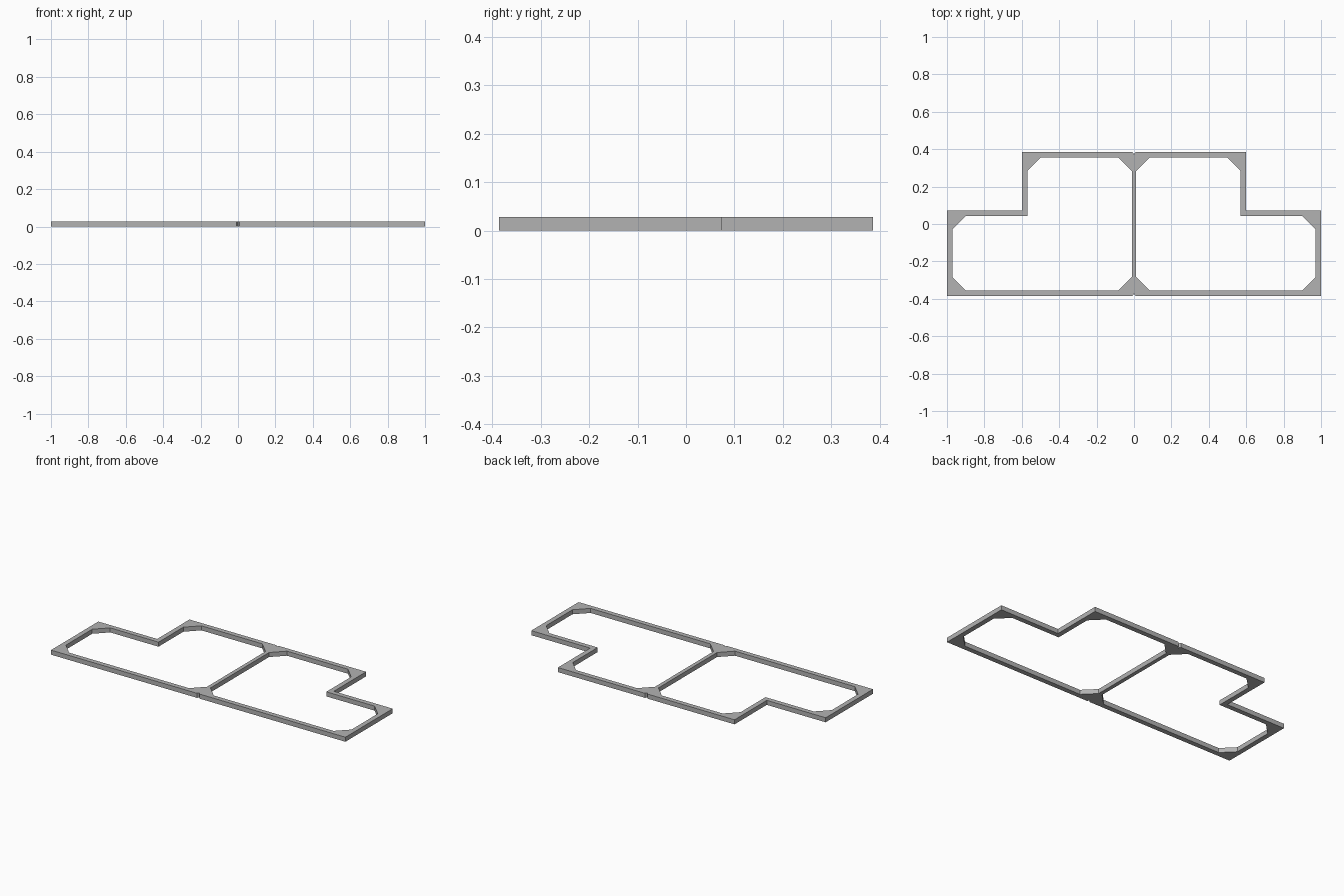
import bpy
import bmesh

cube = bpy.data.objects.get("Cube")
if cube:
    bpy.data.objects.remove(cube, do_unlink=True)

HEIGHT = 0.028
WALL = 0.03        # rim thickness
RIB = 0.012        # half thickness of the middle bar
GUSSET = 0.072     # corner brace size
WIDE, STEP_X = 1.0, 0.6
DEPTH, STEP_Y = 0.386, 0.073

# Single plain material
grey = bpy.data.materials.new("light grey")
grey.use_nodes = True
colour = (0.45, 0.45, 0.45, 1)
grey.diffuse_color = colour
grey.node_tree.nodes["Principled BSDF"].inputs["Base Color"].default_value = colour


def brace(x, y, sx, sy):
    """Two points cutting an inner corner; sx, sy point into the opening."""
    return [(x + sx * GUSSET, y), (x, y + sy * GUSSET)]


# Outer outline of the left half, with half of the small V notch at each end
NOTCH = 0.009
outer = [(0, NOTCH * 1.5 - DEPTH), (NOTCH, -DEPTH), (WIDE, -DEPTH),
         (WIDE, STEP_Y), (STEP_X, STEP_Y), (STEP_X, DEPTH),
         (NOTCH, DEPTH), (0, DEPTH - NOTCH * 1.5)]

# Opening: braced at every convex corner, square at the step
right, low, high = WIDE - WALL, WALL - DEPTH, DEPTH - WALL
step_x, step_y = STEP_X - WALL, STEP_Y - WALL
inner = (brace(RIB, low, 1, 1)[::-1] + brace(right, low, -1, 1)
         + brace(right, step_y, -1, -1)[::-1] + [(step_x, step_y)]
         + brace(step_x, high, -1, -1)[::-1] + brace(RIB, high, 1, -1))

# Fill between the outlines and extrude upwards
bm = bmesh.new()
edges = []
for loop in (outer, inner):
    verts = [bm.verts.new((x, y, 0)) for x, y in loop]
    edges += [bm.edges.new((a, b)) for a, b in zip(verts, verts[1:] + verts[:1])]
bmesh.ops.triangle_fill(bm, edges=edges, use_beauty=True, normal=(0, 0, 1))
result = bmesh.ops.extrude_face_region(bm, geom=bm.faces[:], use_keep_orig=True)
top = [g for g in result["geom"] if isinstance(g, bmesh.types.BMVert)]
bmesh.ops.translate(bm, verts=top, vec=(0, 0, HEIGHT))
bmesh.ops.recalc_face_normals(bm, faces=bm.faces[:])

# Open the seam so that the two halves join into one bar
seam = [f for f in bm.faces if all(abs(v.co.x) < 1e-5 for v in f.verts)]
bmesh.ops.delete(bm, geom=seam, context="FACES_ONLY")

mesh = bpy.data.meshes.new("frame")
bm.to_mesh(mesh)
bm.free()
mesh.materials.append(grey)
frame = bpy.data.objects.new("frame", mesh)
bpy.context.collection.objects.link(frame)

mirror = frame.modifiers.new("mirror", "MIRROR")
mirror.use_axis[0] = True
mirror.use_clip = True
